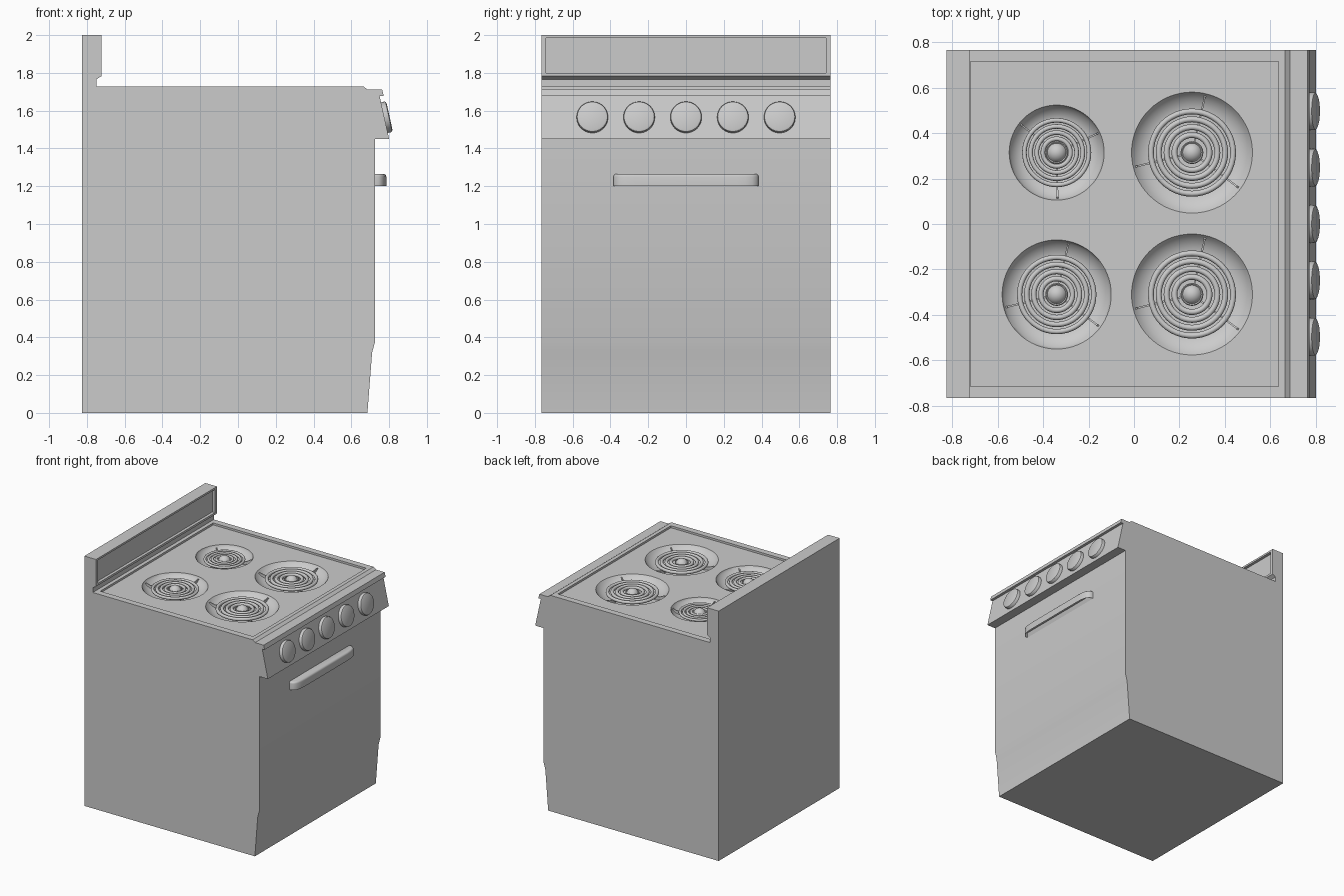
import bpy, bmesh, math
from mathutils import Matrix, Vector

if "Cube" in bpy.data.objects:
    bpy.data.objects.remove(bpy.data.objects["Cube"])


def finish(name, bm, mat=None, angle=35):
    bmesh.ops.remove_doubles(bm, verts=bm.verts, dist=1e-5)
    bmesh.ops.recalc_face_normals(bm, faces=bm.faces)
    if mat:
        bm.transform(mat)
    me = bpy.data.meshes.new(name)
    bm.to_mesh(me)
    bm.free()
    ob = bpy.data.objects.new(name, me)
    bpy.context.collection.objects.link(ob)
    smooth(ob, angle)
    return ob


def smooth(ob, angle=35):
    bpy.ops.object.select_all(action='DESELECT')
    ob.select_set(True)
    bpy.context.view_layer.objects.active = ob
    bpy.ops.object.shade_smooth_by_angle(angle=math.radians(angle))


def extrude(bm, points, vec):
    f = bm.faces.new([bm.verts.new(p) for p in points])
    r = bmesh.ops.extrude_face_region(bm, geom=[f], use_keep_orig=True)
    bmesh.ops.translate(bm, vec=vec, verts=[v for v in r['geom'] if isinstance(v, bmesh.types.BMVert)])


def lathe(bm, profile, steps=48, closed=False):
    vs = [bm.verts.new((r, 0, z)) for r, z in profile]
    es = [bm.edges.new(p) for p in zip(vs, vs[1:])]
    if closed:
        es.append(bm.edges.new((vs[-1], vs[0])))
    bmesh.ops.spin(bm, geom=vs + es, cent=(0, 0, 0), axis=(0, 0, 1),
                   angle=2 * math.pi, steps=steps, use_merge=True)


def box(bm, lo, hi):
    lo, hi = Vector(lo), Vector(hi)
    bmesh.ops.create_cube(bm, size=1, matrix=Matrix.Translation((lo + hi) / 2)
                          @ Matrix.Diagonal((*(hi - lo), 1)))


def cut(ob, cutter):
    m = ob.modifiers.new("cut", 'BOOLEAN')
    m.operation, m.solver, m.object = 'DIFFERENCE', 'EXACT', cutter
    bpy.context.view_layer.objects.active = ob
    bpy.ops.object.modifier_apply(modifier=m.name)
    bpy.data.objects.remove(cutter)


# Body: one side profile with kick plate, control panel, lip and backsplash
HALF, TOP = 0.765, 1.712
side = [(-.825, 0), (.685, 0), (.71, .32), (.725, .375), (.725, 1.45), (.80, 1.45),
        (.75, 1.677), (.772, 1.677), (.763, 1.711), (.687, 1.711), (.665, 1.728),
        (-.75, 1.728), (-.75, 1.766), (-.722, 1.783), (-.722, 2), (-.825, 2)]
bm = bmesh.new()
extrude(bm, [(x, -HALF, z) for x, z in side], (0, 2 * HALF, 0))
body = finish("stove_body", bm)

# Recesses in the cooktop and the backsplash
for lo, hi in [((-.72, -.715, TOP), (.635, .715, 1.76)),
               ((-.745, -.74, 1.80), (-.70, .74, 1.985))]:
    bm = bmesh.new()
    box(bm, lo, hi)
    cut(body, finish("recess_cutter", bm))

# Burners: x, y, bowl radius, spoke rotation
burners = {"back_left": (-.34, -.31, .24, 77), "back_right": (-.34, .314, .209, 25),
           "front_left": (.255, -.31, .266, 77), "front_right": (.255, .314, .266, 77)}
for name, (x, y, R, rot) in burners.items():
    at = Matrix.Translation((x, y, TOP))

    # Drip bowl sunk into the cooktop
    bm = bmesh.new()
    lathe(bm, [(0, .04), (R, .04), (R, 0), (R * .96, -.014), (R * .9, -.029), (R * .82, -.042),
               (R * .73, -.05), (R * .6, -.054), (0, -.056)], 64)
    cut(body, finish("bowl_cutter", bm, at))

    # Concentric heating coils
    bm = bmesh.new()
    t = R * .048
    for k in (.68, .55, .42, .29):
        ring = [(R * k + t * math.cos(a * math.pi / 5), -.02 + t * math.sin(a * math.pi / 5))
                for a in range(10)]
        lathe(bm, ring, 48, True)
    finish("coil_" + name, bm, at, 60)

    # Domed centre cap with a rim
    bm = bmesh.new()
    lathe(bm, [(.05, -.055), (.05, -.016), (.046, -.012), (.041, -.016), (.036, -.008),
               (.026, .002), (.013, .008), (0, .01)], 32)
    finish("cap_" + name, bm, at)

    # Three thin supports under the coils
    bm = bmesh.new()
    for a in (0, 117, 246):
        b2 = bmesh.new()
        prof = [(.03, -.05), (R * .8, -.05), (R * .97, -.014), (R * .93, -.008),
                (R * .8, -.022), (.03, -.022)]
        extrude(b2, [(r, -.004, z) for r, z in prof], (0, .008, 0))
        b2.transform(Matrix.Rotation(math.radians(rot + a), 4, 'Z'))
        tmp = bpy.data.meshes.new("tmp")
        b2.to_mesh(tmp)
        b2.free()
        bm.from_mesh(tmp)
        bpy.data.meshes.remove(tmp)
    finish("supports_" + name, bm, at)
smooth(body)

# Control knobs, tilted with the panel
tilt = math.pi / 2 - math.atan(.22)
for i in range(5):
    bm = bmesh.new()
    lathe(bm, [(0, -.005), (.083, -.005), (.083, .018), (.08, .024), (.071, .028), (0, .028)], 40)
    finish(f"knob_{i + 1}", bm, Matrix.Translation((.775, (i - 2) * .248, 1.563))
           @ Matrix.Rotation(tilt, 4, 'Y'))

# Door handle: rounded bar with a finger groove underneath
half = [(.725, .385), (.745, .383), (.762, .372), (.775, .35), (.782, .315), (.785, .27)]
plan = half + [(x, -y) for x, y in reversed(half)]
bm = bmesh.new()
extrude(bm, [(x, y, 1.2) for x, y in plan], (0, 0, .065))
bmesh.ops.recalc_face_normals(bm, faces=bm.faces)
bm.normal_update()
edges = [e for e in bm.edges if all(v.co.z > 1.26 for v in e.verts)
         and any(v.co.x > .73 for v in e.verts)]
bmesh.ops.bevel(bm, geom=edges, offset=.015, segments=3, profile=.5, affect='EDGES')
bm.normal_update()
bottom = [f for f in bm.faces if f.normal.z < -.9]
bmesh.ops.inset_region(bm, faces=bottom, thickness=.012, use_even_offset=True)
bmesh.ops.translate(bm, vec=(0, 0, .03), verts=list({v for f in bottom for v in f.verts}))
finish("door_handle", bm, None, 40)
